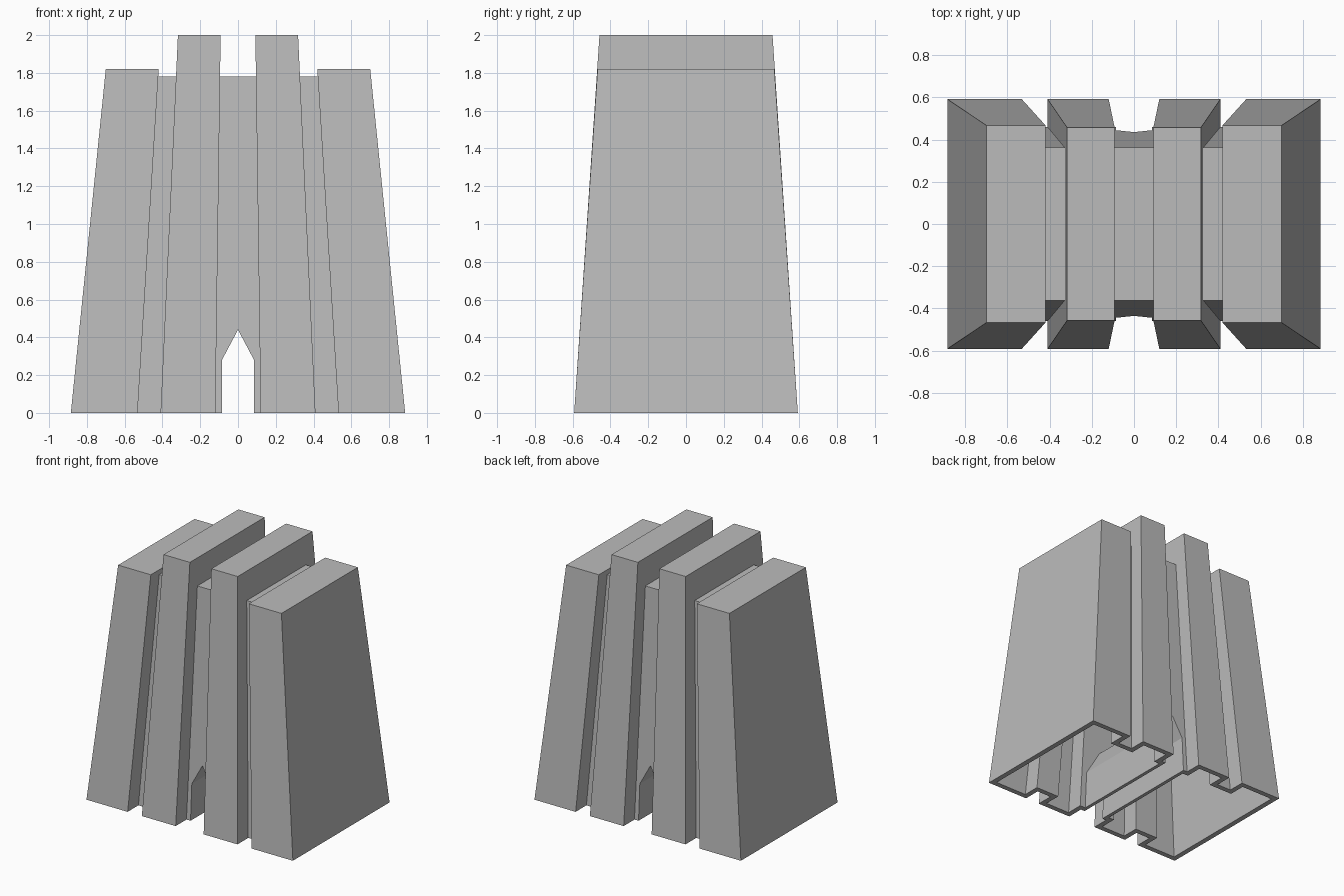
import bpy, bmesh

cube = bpy.data.objects.get("Cube")
if cube:
    bpy.data.objects.remove(cube, do_unlink=True)

stone = bpy.data.materials.new("grey_stone")
stone.use_nodes = True
grey = (0.5, 0.5, 0.5, 1)
stone.diffuse_color = grey
stone.node_tree.nodes["Principled BSDF"].inputs["Base Color"].default_value = grey

WALL = 0.04


def add_object(name, bm):
    bmesh.ops.recalc_face_normals(bm, faces=bm.faces)
    mesh = bpy.data.meshes.new(name)
    bm.to_mesh(mesh)
    bm.free()
    mesh.materials.append(stone)
    obj = bpy.data.objects.new(name, mesh)
    bpy.context.collection.objects.link(obj)
    return obj


def loft(name, rings):
    """Closed solid skinned between matching rings of points."""
    bm = bmesh.new()
    loops = [[bm.verts.new(p) for p in ring] for ring in rings]
    n = len(loops[0])
    for a, b in zip(loops, loops[1:]):
        for i in range(n):
            j = (i + 1) % n
            bm.faces.new((a[i], a[j], b[j], b[i]))
    bm.faces.new(loops[0])
    bm.faces.new(loops[-1])
    return add_object(name, bm)


def tapered_block(name, low, high, height, inset=0.0, drop=0.0, side=1):
    """Block from (x0, x1, half depth) at the ground to the same at the top."""
    def ring(z):
        f = z / height
        x0, x1, y = (a + (b - a) * f for a, b in zip(low, high))
        x0, x1, y = x0 + inset, x1 - inset, y - inset
        return [(side * x, d, z) for x, d in ((x0, -y), (x1, -y), (x1, y), (x0, y))]
    return loft(name, [ring(-drop), ring(height - inset)])


def boolean(target, helper, operation):
    """Apply a boolean and discard its helper."""
    mod = target.modifiers.new(operation.lower(), 'BOOLEAN')
    mod.operation = operation
    mod.solver = 'EXACT'
    mod.object = helper
    helper.hide_render = True
    bpy.context.view_layer.update()
    graph = bpy.context.evaluated_depsgraph_get()
    mesh = bpy.data.meshes.new_from_object(target.evaluated_get(graph))
    target.modifiers.clear()
    target.data = mesh
    bpy.data.objects.remove(helper, do_unlink=True)


# Slab sizes: ground section, top section, height
SLABS = {
    "outer_slab": ((0.532, 0.885, 0.592), (0.42, 0.70, 0.468), 1.82),
    "inner_slab": ((0.12, 0.41, 0.592), (0.092, 0.318, 0.458), 2.0),
}
CORE_LOW, CORE_HIGH, CORE_TOP = (-0.62, 0.62, 0.46), (-0.52, 0.52, 0.362), 1.78

# Recessed core joined with four leaning slabs
tower = tapered_block("tower_shell", CORE_LOW, CORE_HIGH, CORE_TOP)
for name, (low, high, top) in SLABS.items():
    for side in (1, -1):
        boolean(tower, tapered_block(name, low, high, top, side=side), 'UNION')

# Hollow inside, open at the ground
boolean(tower, tapered_block("core_cavity", CORE_LOW, CORE_HIGH, CORE_TOP, WALL, 0.1), 'DIFFERENCE')
for name, (low, high, top) in SLABS.items():
    for side in (1, -1):
        cavity = tapered_block(name + "_cavity", low, high, top, WALL, 0.1, side)
        boolean(tower, cavity, 'DIFFERENCE')


# Pointed gateway cut through front and back
def arch(half, shoulder, apex, base=0.0):
    return [(-half, base), (-half, shoulder), (0, apex), (half, shoulder), (half, base)]


gate = arch(0.085, 0.28, 0.44, -0.2)
boolean(tower, loft("gate_cutter", [[(x, y, z) for x, z in gate] for y in (-1, 1)]), 'DIFFERENCE')


# Passage lining between the two gateways, with ends following the core slope
def core_depth(z):
    return CORE_LOW[2] + (CORE_HIGH[2] - CORE_LOW[2]) * z / CORE_TOP - 0.005


bm = bmesh.new()
section = arch(0.085, 0.28, 0.44) + arch(0.112, 0.29, 0.485)[::-1]
front, back = ([bm.verts.new((x, s * core_depth(z), z)) for x, z in section] for s in (-1, 1))
count = len(section)
for i in range(count):
    j = (i + 1) % count
    bm.faces.new((front[i], front[j], back[j], back[i]))
for end in (front, back):
    for i in range(4):
        bm.faces.new((end[i], end[i + 1], end[count - 2 - i], end[count - 1 - i]))
add_object("gate_passage", bm)
